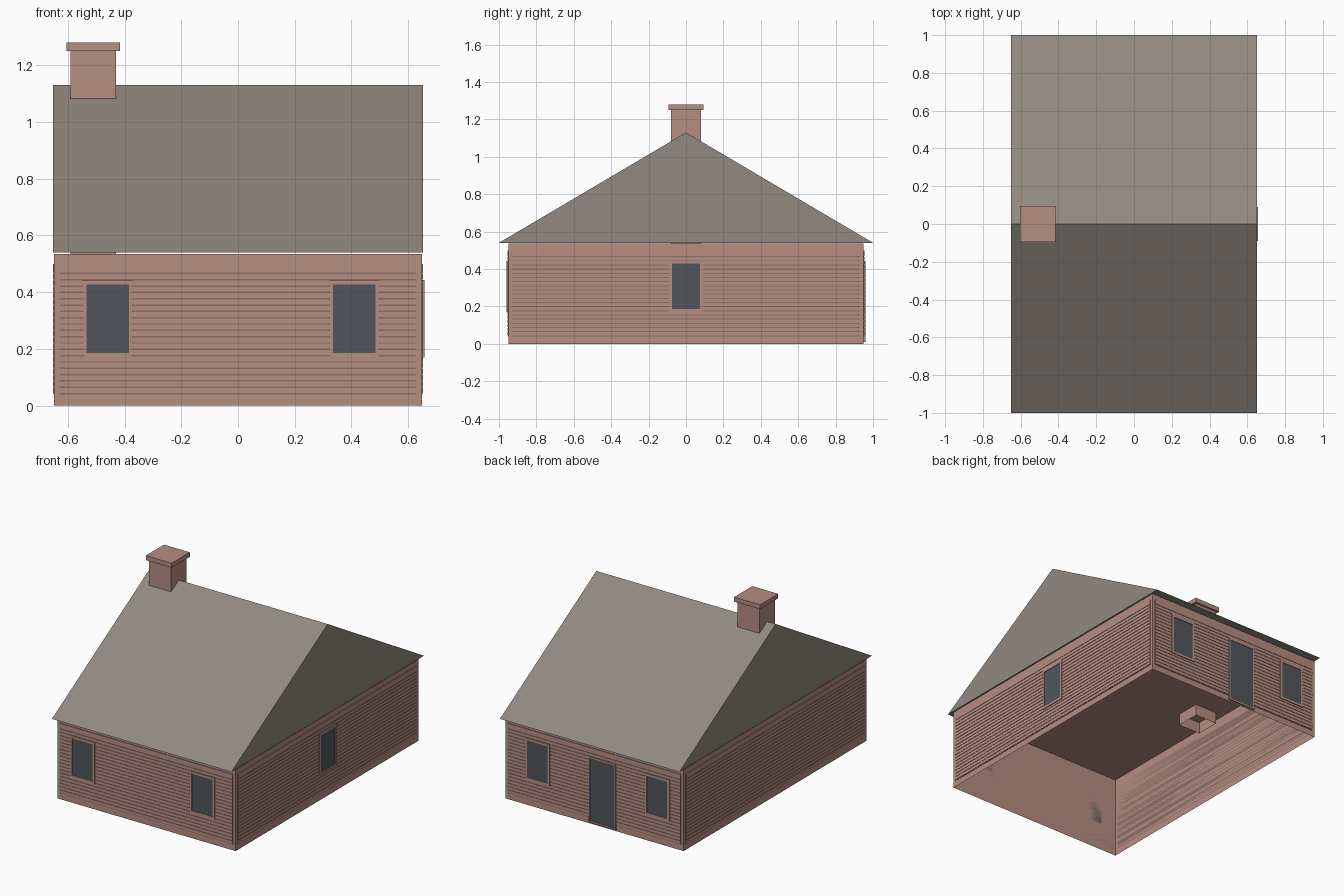
import bpy
import bmesh
from mathutils import Matrix, Vector
from math import radians

cube = bpy.data.objects.get("Cube")
if cube:
    bpy.data.objects.remove(cube)


def material(name, r, g, b):
    linear = [(c / 255) ** 2.2 for c in (r, g, b)] + [1]
    m = bpy.data.materials.new(name)
    m.use_nodes = True
    m.diffuse_color = linear
    shader = m.node_tree.nodes["Principled BSDF"]
    shader.inputs["Base Color"].default_value = linear
    shader.inputs["Roughness"].default_value = 0.9
    return m


BRICK = material("brick", 180, 140, 128)
MORTAR = material("mortar shadow", 138, 112, 104)
ROOF = material("roof grey", 144, 136, 128)
GLASS = material("dark glass", 82, 87, 92)


def finish(name, bm, mat):
    mesh = bpy.data.meshes.new(name)
    bmesh.ops.recalc_face_normals(bm, faces=bm.faces)
    bm.to_mesh(mesh)
    bm.free()
    mesh.materials.append(mat)
    obj = bpy.data.objects.new(name, mesh)
    bpy.context.collection.objects.link(obj)
    return obj


def add_box(bm, low, high):
    low, high = Vector(low), Vector(high)
    matrix = Matrix.Translation((low + high) / 2) @ Matrix.Diagonal((*(high - low), 1))
    return bmesh.ops.create_cube(bm, size=1, matrix=matrix)["verts"]


def box(name, low, high, mat, open_bottom=False):
    bm = bmesh.new()
    add_box(bm, low, high)
    if open_bottom:
        bm.normal_update()
        bottom = [f for f in bm.faces if f.normal.z < -0.9]
        bmesh.ops.delete(bm, geom=bottom, context="FACES_ONLY")
    return finish(name, bm, mat)


HALF_X, HALF_Y, WALL_TOP = 0.648, 0.95, 0.535
EAVE, RIDGE, ROOF_X = 0.54, 1.13, 0.652

# Wall shell, with its ceiling and an open underside
box("wall_shell", (-HALF_X, -HALF_Y, 0), (HALF_X, HALF_Y, WALL_TOP), BRICK, True)

# Gable roof: a triangle extruded along the ridge
bm = bmesh.new()
profile = [(-1, EAVE), (1, EAVE), (0, RIDGE)]
gable = bm.faces.new([bm.verts.new((-ROOF_X, y, z)) for y, z in profile])
extruded = bmesh.ops.extrude_face_region(bm, geom=[gable], use_keep_orig=True)["geom"]
bmesh.ops.translate(bm, vec=(2 * ROOF_X, 0, 0),
                    verts=[v for v in extruded if isinstance(v, bmesh.types.BMVert)])
finish("gable_roof", bm, ROOF)

# Chimney stack running down through the ceiling, and its cap
CX = -0.51
box("chimney_stack", (CX - 0.08, -0.08, 0.46), (CX + 0.08, 0.08, 1.25), BRICK, True)
box("chimney_cap", (CX - 0.094, -0.094, 1.25), (CX + 0.094, 0.094, 1.28), BRICK)

# Each wall frame: local x runs along the wall, local -y points outward
WALLS = {
    "front": (0, HALF_X, HALF_Y),
    "right_end": (90, HALF_Y, HALF_X),
    "back": (180, HALF_X, HALF_Y),
    "left_end": (270, HALF_Y, HALF_X),
}


def mount(obj, wall):
    angle, _, distance = WALLS[wall]
    turn = Matrix.Rotation(radians(angle), 4, "Z")
    obj.data.transform(turn @ Matrix.Translation((0, -distance, 0)))


# Brick courses over a thin mortar plate on every wall
PITCH, COURSES, JOINT = 0.0223, 20, 0.005
for wall, (_, half, _) in WALLS.items():
    w = half - 0.02
    base = 0.04
    mount(box(wall + "_mortar", (-w, -0.002, base), (w, 0, 0.49), MORTAR), wall)
    bm = bmesh.new()
    for i in range(COURSES):
        z = base + i * PITCH
        top = 0.5 if i == COURSES - 1 else z + PITCH
        add_box(bm, (-w, -0.004, z + JOINT), (w, 0, top))
    mount(finish(wall + "_brick_courses", bm, BRICK), wall)


def opening(name, wall, u, width, bottom, top, rim=0.015):
    """A glazed panel with a four-sided surround, centred at u along the wall."""
    a, b = u - width / 2, u + width / 2
    mount(box(name + "_pane", (a + rim, -0.006, bottom + rim),
              (b - rim, 0, top - rim), GLASS), wall)
    bm = bmesh.new()
    add_box(bm, (a, -0.009, bottom), (a + rim, 0, top))
    add_box(bm, (b - rim, -0.009, bottom), (b, 0, top))
    add_box(bm, (a + rim, -0.009, bottom), (b - rim, 0, bottom + rim))
    add_box(bm, (a + rim, -0.009, top - rim), (b - rim, 0, top))
    mount(finish(name + "_surround", bm, BRICK), wall)


# Windows and the back door
for x in (-0.46, 0.41):
    side = "left" if x > 0 else "right"
    opening("front_window_" + side, "front", x, 0.18, 0.17, 0.443)
    opening("back_window_" + side, "back", -x, 0.18, 0.17, 0.443)
opening("end_window", "right_end", 0, 0.18, 0.17, 0.443)
opening("back_door", "back", 0.06, 0.2, 0.01, 0.443, 0.01)
